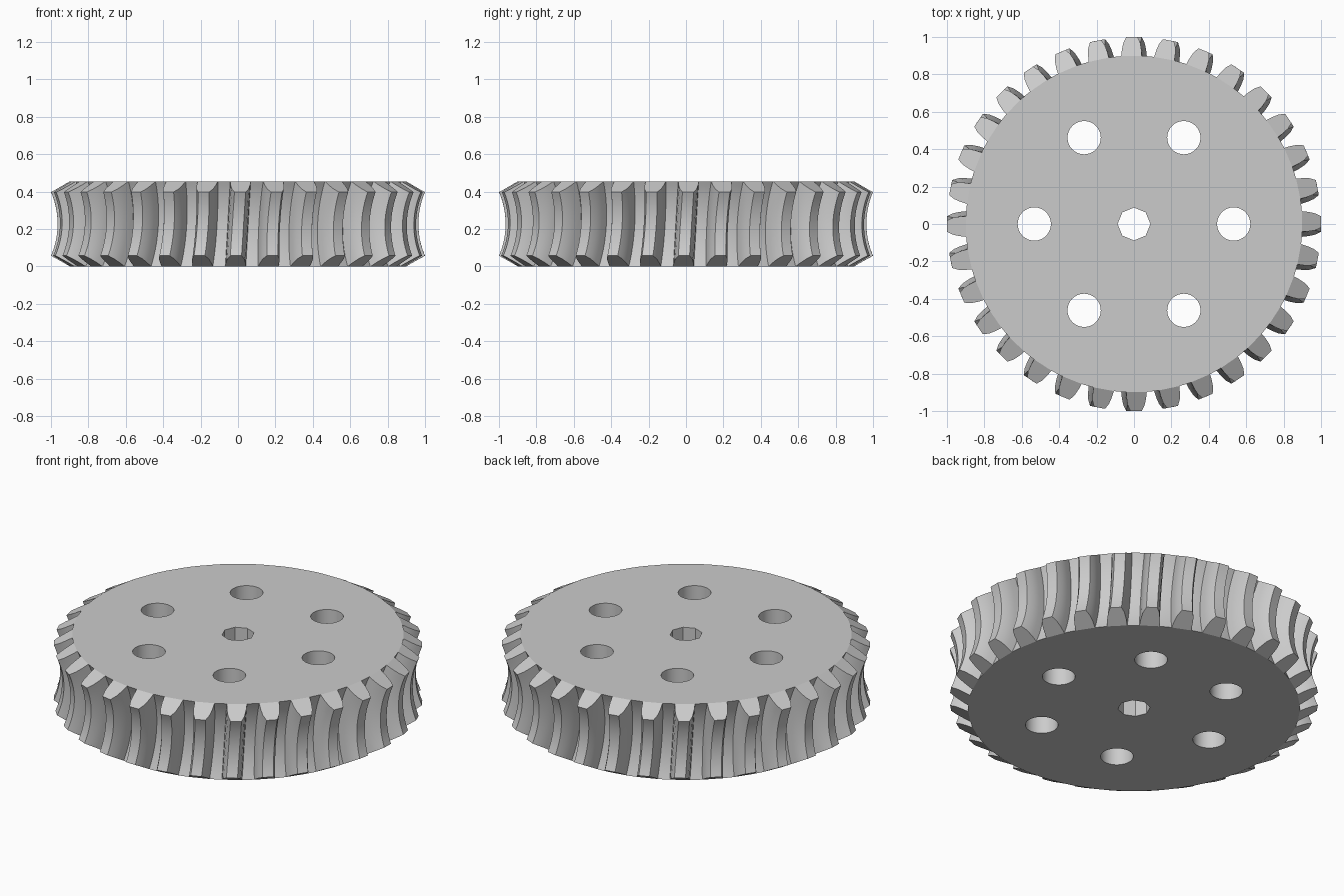
import bpy
import bmesh
from math import pi, sin, cos, atan2, radians
from mathutils import Matrix, Vector

cube = bpy.data.objects.get("Cube")
if cube:
    bpy.data.objects.remove(cube, do_unlink=True)

TEETH = 32
PITCH = 2 * pi / TEETH
HEIGHT = 0.455
MID = HEIGHT / 2
AXIS = 1.395            # distance of the mating worm's axis
ROOT_R = 0.545          # throat radius at the tooth roots
DEPTH = 0.115           # tooth height
TWIST = 0.066           # radians of twist per unit of height
ROWS = 16
PHI_ROOT = atan2(MID, AXIS - 0.9)
PHI_TIP = radians(23.3)

# Right half of one tooth: (half width, share of tooth height)
FLANK = [(0.055, 0), (0.052, 0.35), (0.045, 0.7), (0.03, 1)]
TOOTH = [(-w, h) for w, h in FLANK] + [(w, h) for w, h in reversed(FLANK)]
GAP = [0.4, 0.5, 0.6]   # root points between teeth, as shares of the pitch


def throat_point(angle, width, share, v):
    """Point on the throated rim; v runs from -1 (bottom) to 1 (top)."""
    phi = v * (PHI_ROOT + (PHI_TIP - PHI_ROOT) * share)
    arc = ROOT_R - DEPTH * share
    r = AXIS - arc * cos(phi)
    dz = arc * sin(phi)
    a = angle + width / r + TWIST * dz
    return Vector((r * cos(a), r * sin(a), MID + dz))


def finish(bm, name):
    bmesh.ops.recalc_face_normals(bm, faces=bm.faces)
    mesh = bpy.data.meshes.new(name)
    bm.to_mesh(mesh)
    bm.free()
    obj = bpy.data.objects.new(name, mesh)
    bpy.context.collection.objects.link(obj)
    return obj


# Toothed wheel: a rim outline swept over the concave throat
bm = bmesh.new()
outline = []
for t in range(TEETH):
    outline += [(t * PITCH, w, h) for w, h in TOOTH]
    outline += [((t + g) * PITCH, 0, 0) for g in GAP]
rings = [[bm.verts.new(throat_point(*p, 2 * k / ROWS - 1)) for p in outline]
         for k in range(ROWS + 1)]
count = len(outline)
for low, high in zip(rings, rings[1:]):
    for i in range(count):
        j = (i + 1) % count
        bm.faces.new((low[i], low[j], high[j], high[i]))

# Sloped tooth ends and flat discs, top and bottom
step = len(TOOTH) + len(GAP)
for ring in (rings[0], rings[-1]):
    for t in range(TEETH):
        bm.faces.new(ring[t * step:t * step + len(TOOTH)])
    bm.faces.new([v for v, p in zip(ring, outline) if p[2] == 0])
wheel = finish(bm, "worm_wheel")

# Cutters: octagonal shaft bore and six round holes
bm = bmesh.new()


def add_cutter(x, y, radius, sides):
    bmesh.ops.create_cone(bm, cap_ends=True, segments=sides, radius1=radius,
                          radius2=radius, depth=1,
                          matrix=Matrix.Translation((x, y, MID)))


add_cutter(0, 0, 0.088, 8)
for k in range(6):
    add_cutter(0.533 * cos(k * pi / 3), 0.533 * sin(k * pi / 3), 0.089, 32)
cutter = finish(bm, "hole_cutter")
cutter.hide_render = True

# Cut the holes, then drop the cutter
cut = wheel.modifiers.new("holes", "BOOLEAN")
cut.operation = "DIFFERENCE"
cut.solver = "EXACT"
cut.object = cutter
bpy.context.view_layer.update()
evaluated = wheel.evaluated_get(bpy.context.evaluated_depsgraph_get())
cut_mesh = bpy.data.meshes.new_from_object(evaluated)
wheel.modifiers.clear()
wheel.data = cut_mesh
bpy.data.objects.remove(cutter, do_unlink=True)

# Plain grey material
grey = bpy.data.materials.new("light_grey")
grey.use_nodes = True
colour = (0.6, 0.6, 0.6, 1)
grey.diffuse_color = colour
grey.node_tree.nodes["Principled BSDF"].inputs["Base Color"].default_value = colour
wheel.data.materials.clear()
wheel.data.materials.append(grey)

# Smooth the curved walls, keep the edges sharp
bpy.ops.object.select_all(action="DESELECT")
wheel.select_set(True)
bpy.context.view_layer.objects.active = wheel
bpy.ops.object.shade_smooth_by_angle(angle=radians(18))
